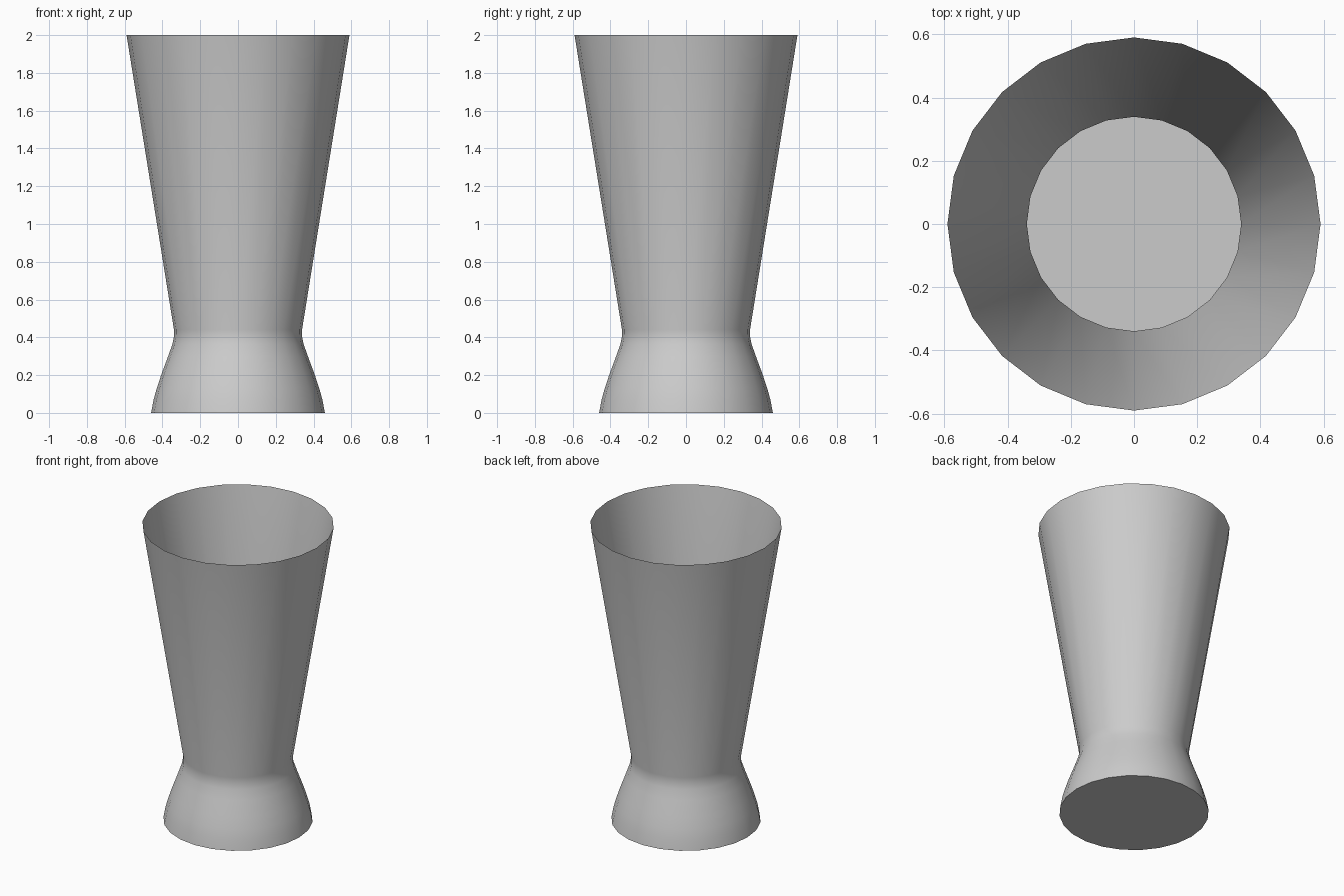
import bpy, bmesh
from math import cos, sin, tau

if "Cube" in bpy.data.objects:
    bpy.data.objects.remove(bpy.data.objects["Cube"])

SIDES = 24
# Thin-walled profile (radius, height) from base edge to rim
PROFILE = [(0.46, 0), (0.447, 0.07), (0.43, 0.13), (0.407, 0.2), (0.37, 0.3),
           (0.347, 0.365), (0.34, 0.4), (0.339, 0.44), (0.59, 2.0)]

bm = bmesh.new()
rings = [[bm.verts.new((r * cos(tau * i / SIDES), r * sin(tau * i / SIDES), z))
          for i in range(SIDES)] for r, z in PROFILE]

# Wall
for low, high in zip(rings, rings[1:]):
    for i in range(SIDES):
        j = (i + 1) % SIDES
        bm.faces.new((low[i], low[j], high[j], high[i]))

# Closed base, open rim
bm.faces.new(rings[0][::-1])

mesh = bpy.data.meshes.new("tumbler")
bm.to_mesh(mesh)
bm.free()
tumbler = bpy.data.objects.new("tumbler", mesh)
bpy.context.collection.objects.link(tumbler)

# Smooth wall, crisp base edge
bpy.context.view_layer.objects.active = tumbler
tumbler.select_set(True)
bpy.ops.object.shade_smooth_by_angle(angle=0.7)
